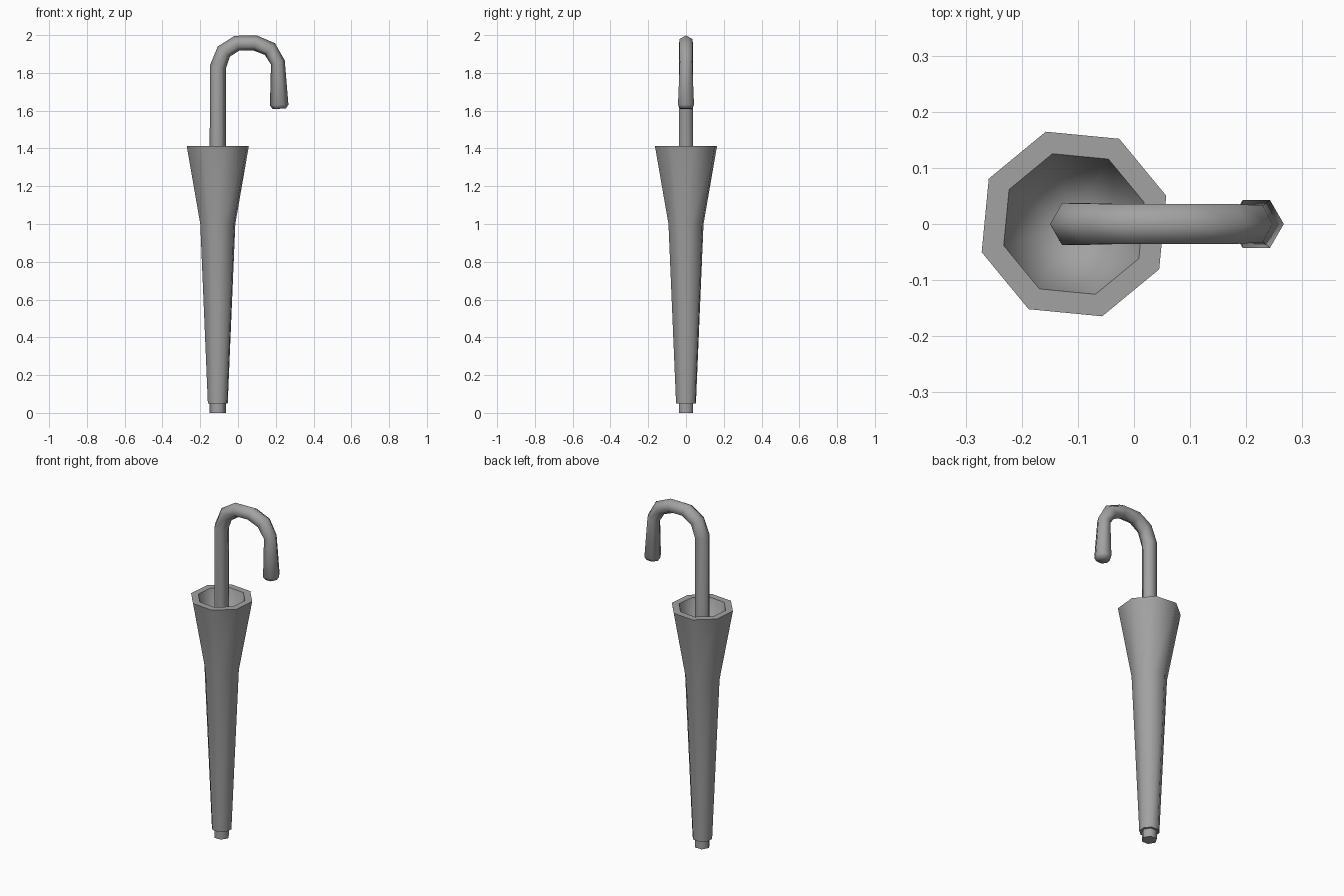
import bpy
import bmesh
from math import cos, sin, pi, radians, atan2
from mathutils import Vector

cube = bpy.data.objects.get("Cube")
if cube:
    bpy.data.objects.remove(cube)

AXIS_X = -0.107

grey = bpy.data.materials.new("plain grey")
grey.use_nodes = True
colour = (0.36, 0.36, 0.36, 1)
grey.diffuse_color = colour
grey.node_tree.nodes["Principled BSDF"].inputs["Base Color"].default_value = colour


def skin_rings(name, rings, smooth_angle, apex=None):
    """Bridge rings of points; cap the start, and close the end with a cap or an apex."""
    bm = bmesh.new()
    loops = [[bm.verts.new(p) for p in ring] for ring in rings]
    n = len(loops[0])
    for a, b in zip(loops, loops[1:]):
        for i in range(n):
            j = (i + 1) % n
            bm.faces.new((a[i], a[j], b[j], b[i]))
    bm.faces.new(loops[0][::-1])
    if apex:
        tip = bm.verts.new(apex)
        for i in range(n):
            bm.faces.new((loops[-1][i], loops[-1][(i + 1) % n], tip))
    else:
        bm.faces.new(loops[-1])
    bmesh.ops.recalc_face_normals(bm, faces=bm.faces)
    mesh = bpy.data.meshes.new(name)
    bm.to_mesh(mesh)
    bm.free()
    mesh.materials.append(grey)
    obj = bpy.data.objects.new(name, mesh)
    bpy.context.collection.objects.link(obj)
    bpy.ops.object.select_all(action="DESELECT")
    obj.select_set(True)
    bpy.context.view_layer.objects.active = obj
    bpy.ops.object.shade_smooth_by_angle(angle=radians(smooth_angle))
    return obj


def flat_ring(radius, z, sides, turn=0):
    angles = [2 * pi * i / sides + radians(turn) for i in range(sides)]
    return [(AXIS_X + radius * cos(a), radius * sin(a), z) for a in angles]


# Folded canopy: eight-sided outer wall, flat rim and a conical hollow
canopy_profile = [(0.055, 0.05), (0.097, 1.0), (0.172, 1.413), (0.131, 1.413)]
skin_rings("folded_canopy", [flat_ring(r, z, 8, 17) for r, z in canopy_profile],
           50, apex=(AXIS_X, 0, 1.0))

# Tip below the canopy
skin_rings("bottom_tip", [flat_ring(0.043, z, 6) for z in (0, 0.06)], 62)

# Shaft and hooked handle: a hexagonal tube swept along a path in the xz plane
path = [(AXIS_X, 1.0, 0.043), (AXIS_X, 1.83, 0.043), (-0.075, 1.913, 0.042),
        (-0.006, 1.957, 0.041), (0.092, 1.958, 0.041), (0.169, 1.926, 0.041),
        (0.211, 1.855, 0.038), (0.218, 1.63, 0.049), (0.219, 1.61, 0.035)]
points = [Vector((x, 0, z)) for x, z, r in path]
rings = []
for i, p in enumerate(points):
    before = (p - points[max(i - 1, 0)]).normalized()
    after = (points[min(i + 1, len(points) - 1)] - p).normalized()
    along = (before + after).normalized()
    across = Vector((along.z, 0, -along.x))
    side = Vector((0, 1, 0))
    r = path[i][2]
    rings.append([p + across * r * cos(k * pi / 3) + side * r * sin(k * pi / 3)
                  for k in range(6)])
skin_rings("shaft_and_handle", rings, 62)
